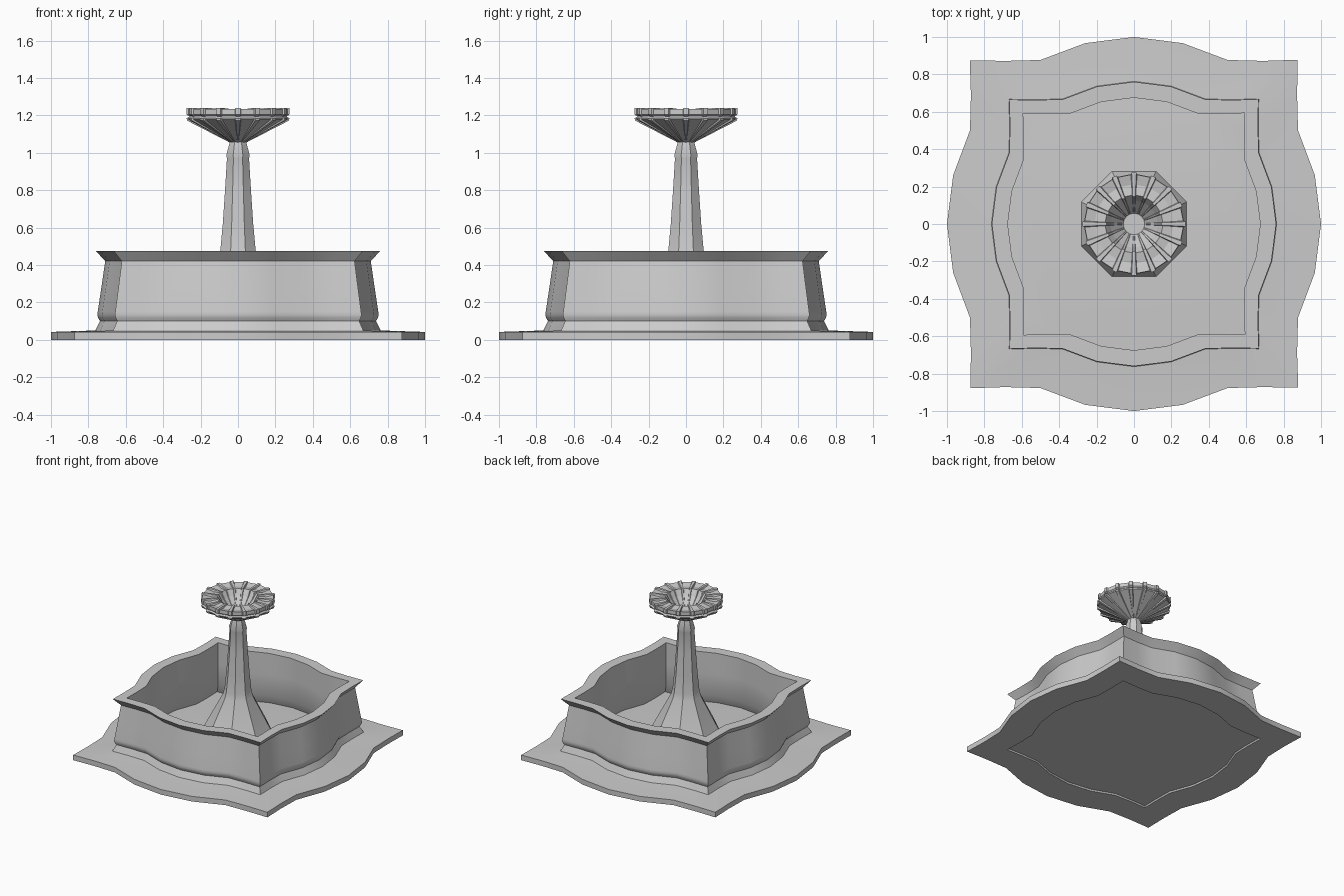
import bpy, bmesh, math

if "Cube" in bpy.data.objects:
    bpy.data.objects.remove(bpy.data.objects["Cube"])

# One side of the bracketed-square outline (largest radius 1), repeated four times
SIDE = [(0.875, 0.878), (0.69, 0.872), (0.50, 0.877), (0.26, 0.967), (0, 1.0),
        (-0.26, 0.967), (-0.50, 0.877), (-0.69, 0.872)]
OUTLINE = []
for k in range(4):
    c, s = math.cos(k * math.pi / 2), math.sin(k * math.pi / 2)
    OUTLINE += [(x * c - y * s, x * s + y * c) for x, y in SIDE]
OCTAGON = [(math.cos((i + 0.5) * math.pi / 4), math.sin((i + 0.5) * math.pi / 4)) for i in range(8)]


def skin(name, rings, closed=False, smooth=False):
    """Join rings of points into a solid (capped ends, or closed like a tube)."""
    bm = bmesh.new()
    rings = [[bm.verts.new(p) for p in ring] for ring in rings]
    n = len(rings[0])
    pairs = list(zip(rings, rings[1:]))
    if closed:
        pairs.append((rings[-1], rings[0]))
    else:
        bm.faces.new(rings[0])
        bm.faces.new(rings[-1])
    for a, b in pairs:
        for i in range(n):
            j = (i + 1) % n
            bm.faces.new((a[i], a[j], b[j], b[i]))
    bmesh.ops.recalc_face_normals(bm, faces=bm.faces)
    me = bpy.data.meshes.new(name)
    bm.to_mesh(me)
    bm.free()
    ob = bpy.data.objects.new(name, me)
    bpy.context.collection.objects.link(ob)
    if smooth:
        bpy.ops.object.select_all(action='DESELECT')
        bpy.context.view_layer.objects.active = ob
        ob.select_set(True)
        bpy.ops.object.shade_smooth_by_angle(angle=math.radians(35))
    return ob


def loft(name, outline, profile, closed=False):
    """Stack scaled copies of an outline along (scale, z) profile points."""
    rings = [[(x * r, y * r, z) for x, y in outline] for r, z in profile]
    return skin(name, rings, closed, smooth=True)


# Ground slab, with a shallow recess underneath; its top is the basin floor
loft("base_slab", OUTLINE,
     [(0.755, 0.012), (0.76, 0.0), (1.0, 0.0), (1.0, 0.042), (0.76, 0.05), (0.70, 0.055)])

# Basin wall with flared foot and flared rim
loft("basin_wall", OUTLINE,
     [(0.765, 0.045), (0.738, 0.10), (0.748, 0.118), (0.752, 0.132), (0.75, 0.15), (0.732, 0.27),
      (0.710, 0.42), (0.76, 0.475), (0.675, 0.475), (0.675, 0.30), (0.677, 0.125), (0.715, 0.045)],
     closed=True)

# Octagonal column with spreading foot
loft("column", OCTAGON,
     [(0.31, 0.045), (0.235, 0.20), (0.115, 0.43), (0.102, 0.48), (0.088, 0.62), (0.075, 0.80),
      (0.064, 0.97), (0.068, 0.985), (0.047, 1.06)])

# Top bowl: sixteen panels separated by raised radial ribs
RIB = [(0.045, 1.055), (0.273, 1.172), (0.275, 1.184), (0.258, 1.194), (0.275, 1.204),
       (0.275, 1.238), (0.21, 1.238), (0.146, 1.236), (0.120, 1.185), (0.057, 1.10)]
PANEL = [(0.045, 1.058), (0.264, 1.178), (0.267, 1.187), (0.256, 1.196), (0.264, 1.204),
         (0.264, 1.233), (0.21, 1.222), (0.154, 1.230), (0.126, 1.185), (0.057, 1.10)]
bowl_rings = []
for rib, panel in zip(RIB, PANEL):
    ring = []
    for i in range(16):
        for degrees, (r, z) in ((-3.6, panel), (-2.6, rib), (2.6, rib), (3.6, panel)):
            a = math.radians(22.5 * i + degrees)
            ring.append((r * math.cos(a), r * math.sin(a), z))
    bowl_rings.append(ring)
skin("top_bowl", bowl_rings)
